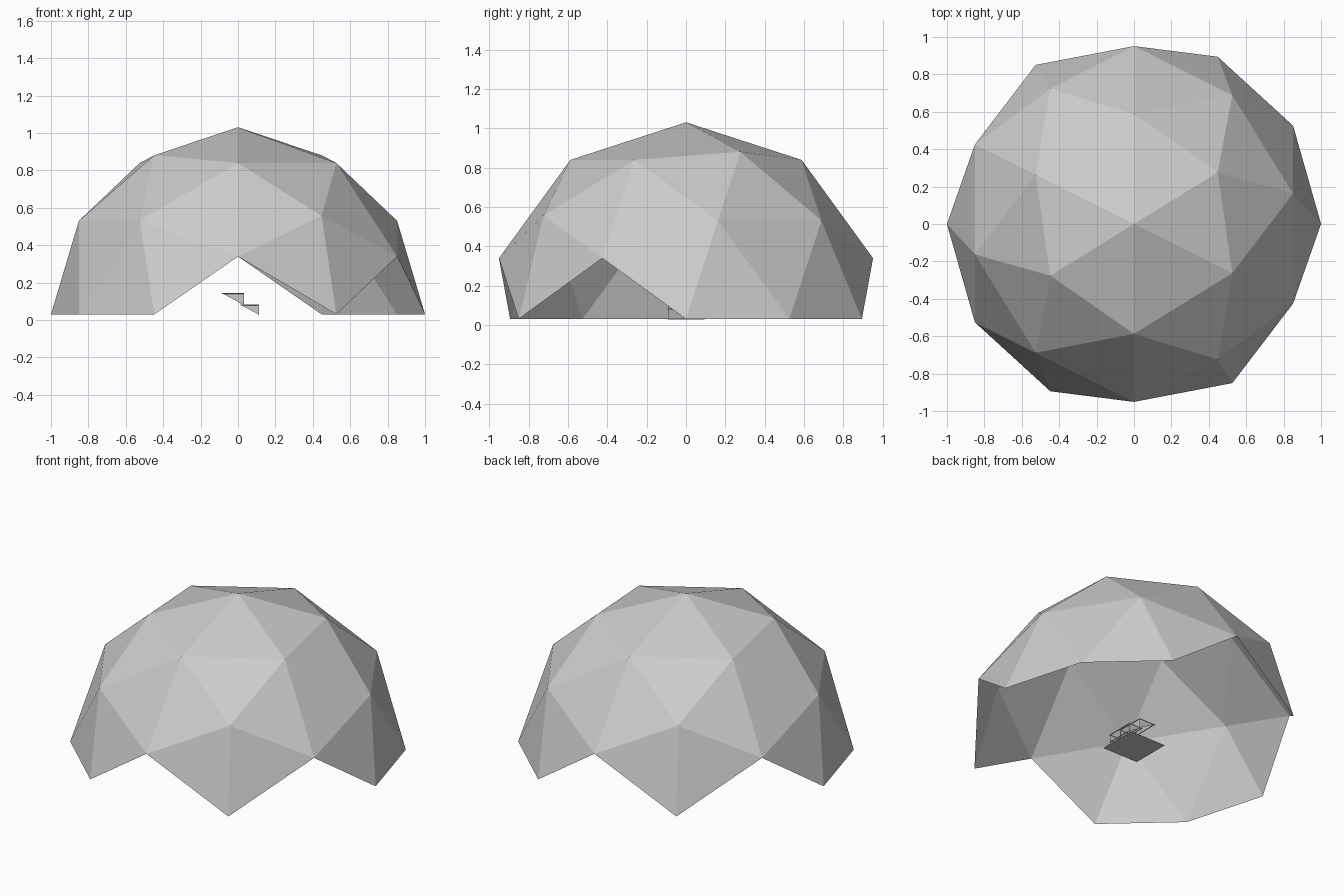
import bpy, bmesh, math
from mathutils import Vector, Matrix

if "Cube" in bpy.data.objects:
    bpy.data.objects.remove(bpy.data.objects["Cube"])

grey = bpy.data.materials.new("light_grey")
grey.diffuse_color = (0.6, 0.6, 0.6, 1)
grey.use_nodes = True
grey.node_tree.nodes["Principled BSDF"].inputs["Base Color"].default_value = grey.diffuse_color


def add_object(name, bm):
    me = bpy.data.meshes.new(name)
    bm.to_mesh(me)
    bm.free()
    me.materials.append(grey)
    ob = bpy.data.objects.new(name, me)
    bpy.context.collection.objects.link(ob)
    return ob


# Dome shell: icosahedron with an edge on top, split once, upper half kept
PHI = (1 + math.sqrt(5)) / 2
corners = []
for a in (-1, 1):
    for b in (-PHI, PHI):
        corners += [Vector((a, 0, b)), Vector((b, a, 0)), Vector((0, b, a))]
points = [c.normalized() for c in corners]
for i, p in enumerate(corners):
    for q in corners[i + 1:]:
        if (p - q).length < 2.1:
            points.append((p + q).normalized())
bm = bmesh.new()
for p in points:
    bm.verts.new(p)
bmesh.ops.convex_hull(bm, input=bm.verts[:])
bmesh.ops.recalc_face_normals(bm, faces=bm.faces[:])
bmesh.ops.delete(bm, geom=[v for v in bm.verts if v.co.z < -0.01], context='VERTS')
turn = math.atan(1 / PHI)
bm.transform(Matrix.Translation((0, 0, 0.03)) @ Matrix.Rotation(turn, 4, 'Z'))
add_object("dome_shell", bm)

# Floor sheet in the middle
bm = bmesh.new()
bmesh.ops.create_grid(bm, x_segments=1, y_segments=1, size=0.13)
add_object("floor_sheet", bm)


def rod(bm, a, b, r=0.002):
    a, b = Vector(a), Vector(b)
    d = b - a
    m = Matrix.Translation((a + b) / 2) @ d.to_track_quat('Z', 'Y').to_matrix().to_4x4()
    bmesh.ops.create_cone(bm, cap_ends=True, segments=6, radius1=r, radius2=r,
                          depth=d.length, matrix=m)


# Two-tier stand: triangular side panels joined by thin rails
W = 0.09
for name, x0, x1, z0, z1 in (("lower_tier", 0.015, 0.11, 0.03, 0.08),
                             ("upper_tier", -0.083, 0.03, 0.08, 0.142)):
    bm = bmesh.new()
    for y in (-W, W):
        tri = [(x0, y, z1), (x1, y, z0), (x1, y, z1)]
        bm.faces.new([bm.verts.new(p) for p in tri])
        rod(bm, tri[0], tri[2])
        rod(bm, tri[1], tri[2])
    for x, z in ((x0, z1), (x1, z1), (x1, z0)):
        rod(bm, (x, -W - 0.005, z), (x, W + 0.005, z), 0.003)
    add_object(name, bm)
